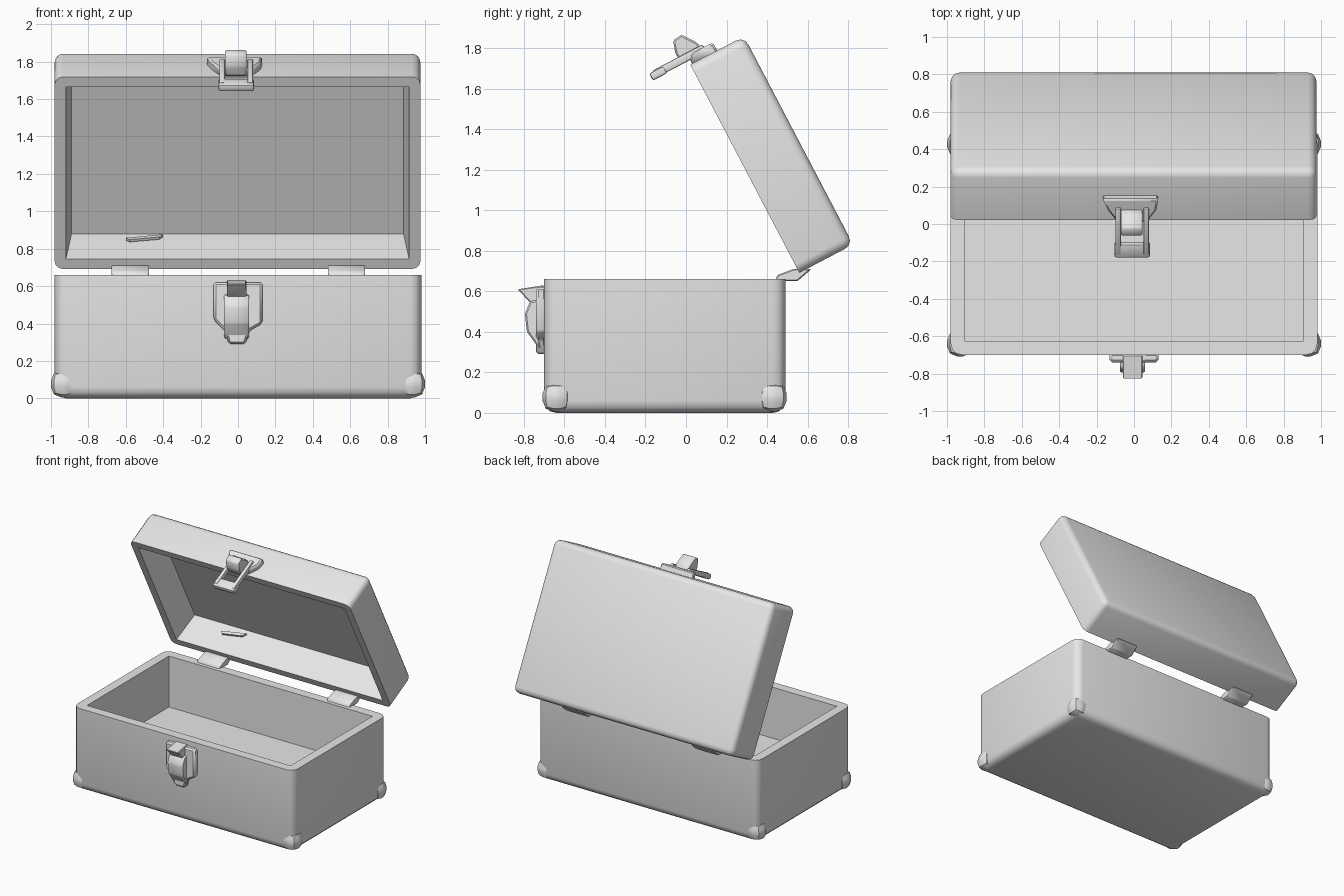
import bpy, bmesh, math
from mathutils import Matrix, Vector

cube = bpy.data.objects.get("Cube")
if cube:
    bpy.data.objects.remove(cube)

grey = bpy.data.materials.new("plain grey")
grey.use_nodes = True
grey.diffuse_color = (0.8, 0.8, 0.8, 1)
grey.node_tree.nodes["Principled BSDF"].inputs["Base Color"].default_value = (0.8, 0.8, 0.8, 1)


def finish(name, bm, matrix=Matrix(), smooth=True):
    bmesh.ops.recalc_face_normals(bm, faces=bm.faces)
    bm.transform(matrix)
    mesh = bpy.data.meshes.new(name)
    bm.to_mesh(mesh)
    bm.free()
    obj = bpy.data.objects.new(name, mesh)
    mesh.materials.append(grey)
    bpy.context.collection.objects.link(obj)
    if smooth:
        bpy.ops.object.select_all(action='DESELECT')
        obj.select_set(True)
        bpy.context.view_layer.objects.active = obj
        bpy.ops.object.shade_smooth_by_angle(angle=math.radians(40))
    return obj


def box_mesh(lo, hi):
    lo, hi = Vector(lo), Vector(hi)
    bm = bmesh.new()
    bmesh.ops.create_cube(bm, size=1)
    bmesh.ops.scale(bm, vec=hi - lo, verts=bm.verts)
    bmesh.ops.translate(bm, vec=(lo + hi) / 2, verts=bm.verts)
    return bm


def block(name, lo, hi, bevel=0.0, matrix=Matrix()):
    bm = box_mesh(lo, hi)
    if bevel:
        bmesh.ops.bevel(bm, geom=bm.edges[:], offset=bevel, segments=2,
                        profile=0.5, affect='EDGES')
    return finish(name, bm, matrix)


def shell(name, lo, hi, wall, depth, bevel, taper, matrix=Matrix()):
    """Open-topped box with rounded outer edges and a slightly tapered hollow."""
    bm = box_mesh(lo, hi)
    top = max(bm.faces, key=lambda f: f.calc_center_median().z)
    edges = [e for e in bm.edges if e not in top.edges[:]]
    bmesh.ops.bevel(bm, geom=edges, offset=bevel, segments=3, profile=0.5, affect='EDGES')
    bm.faces.ensure_lookup_table()
    top = max(bm.faces, key=lambda f: f.calc_center_median().z)
    rim = top.verts[:]
    bmesh.ops.delete(bm, geom=[top], context='FACES_ONLY')
    # rectangular mouth joined to the rounded outer rim
    (x0, y0, z0), (x1, y1, z1) = lo, hi
    cx, cy = (x0 + x1) / 2, (y0 + y1) / 2
    ring = []
    for v in rim:
        sx, sy = (1 if v.co.x > cx else -1), (1 if v.co.y > cy else -1)
        ring.append((sx, sy))
    corners = {}
    for sx, sy in set(ring):
        hx, hy = (x1 - x0) / 2 - wall, (y1 - y0) / 2 - wall
        corners[sx, sy] = (
            bm.verts.new((cx + sx * hx, cy + sy * hy, z1)),
            bm.verts.new((cx + sx * (hx - taper), cy + sy * (hy - taper), z1 - depth)))
    for i, v in enumerate(rim):
        j = (i + 1) % len(rim)
        a, b = corners[ring[i]], corners[ring[j]]
        if a is b:
            bm.faces.new((v, rim[j], a[0]))
        else:
            bm.faces.new((v, rim[j], b[0], a[0]))
            bm.faces.new((a[0], b[0], b[1], a[1]))
    order = [(-1, -1), (1, -1), (1, 1), (-1, 1)]
    bm.faces.new([corners[k][1] for k in order])
    return finish(name, bm, matrix)


def prism(name, points, axis, start, end, bevel=0.0, matrix=Matrix()):
    """Extrude an outline along x (points are y, z) or along y (points are x, z)."""
    bm = bmesh.new()
    place = (lambda p: (start, *p)) if axis == 'x' else (lambda p: (p[0], start, p[1]))
    face = bm.faces.new([bm.verts.new(place(p)) for p in points])
    out = bmesh.ops.extrude_face_region(bm, geom=[face])
    move = Vector((end - start, 0, 0)) if axis == 'x' else Vector((0, end - start, 0))
    bmesh.ops.translate(bm, vec=move, verts=[g for g in out["geom"] if isinstance(g, bmesh.types.BMVert)])
    if bevel:
        bmesh.ops.bevel(bm, geom=bm.edges[:], offset=bevel, segments=1, affect='EDGES')
    return finish(name, bm, matrix)


# Chest body
shell("chest_base", (-0.98, -0.70, 0), (0.98, 0.49, 0.66), 0.075, 0.41, 0.06, 0.0)

# Rounded corner guards at the foot
for sx, side in ((-1, "right"), (1, "left")):
    for y0, y1, end in ((-0.708, -0.57, "front"), (0.36, 0.497, "back")):
        x0, x1 = sorted((sx * 0.86, sx * 1.0))
        block(f"corner_guard_{end}_{side}", (x0, y0, 0.005), (x1, y1, 0.15), 0.055)

# Open lid, tilted back on its hinges
tilt = Matrix.Translation((0, 0.29, 1.205)) @ Matrix.Rotation(math.radians(-62.35), 4, 'X')
shell("lid", (-0.98, -0.58, -0.30), (0.975, 0.58, 0), 0.06, 0.23, 0.045, 0.03,
      tilt @ Matrix.Rotation(math.pi, 4, 'X'))

# Hinges
for x, side in ((-0.575, "right"), (0.58, "left")):
    prism(f"hinge_{side}", [(0.44, 0.65), (0.55, 0.65), (0.62, 0.71), (0.53, 0.71), (0.45, 0.68)],
          'x', x - 0.10, x + 0.10, 0.006)

# Catch on the body front
prism("catch_plate", [(-0.13, 0.62), (0.13, 0.62), (0.13, 0.40), (0.06, 0.36),
                      (0.04, 0.29), (-0.05, 0.29), (-0.07, 0.36), (-0.13, 0.42)],
      'y', -0.69, -0.74, 0.012)
prism("catch_body", [(-0.72, 0.56), (-0.77, 0.55), (-0.795, 0.49), (-0.785, 0.40), (-0.72, 0.31)],
      'x', -0.075, 0.06, 0.008)
prism("catch_hook", [(-0.70, 0.63), (-0.83, 0.61), (-0.765, 0.54), (-0.70, 0.54)],
      'x', -0.06, 0.045, 0.005)

# Hasp on the lid front
prism("hasp_plate", [(-0.17, 0.15), (0.13, 0.15), (0.12, 0.08), (0.07, 0.01), (-0.09, 0.01), (-0.14, 0.08)],
      'y', -0.57, -0.625, 0.01, tilt)
for x0, x1, side in ((-0.10, -0.07, "right"), (0.05, 0.08, "left")):
    block(f"hasp_rail_{side}", (x0, -0.64, -0.18), (x1, -0.60, 0.10), 0.008, tilt)
block("hasp_crossbar", (-0.105, -0.635, -0.20), (0.085, -0.595, -0.12), 0.01, tilt)
prism("hasp_knob", [(-0.60, 0.09), (-0.66, 0.08), (-0.73, 0.03), (-0.725, -0.02), (-0.66, -0.04), (-0.60, -0.03)],
      'x', -0.07, 0.045, 0.008, tilt)

# Small loose strip inside the lid
prism("inner_strip", [(-0.60, 0.15), (-0.40, 0.19), (-0.42, 0.16), (-0.58, 0.13)],
      'y', 0.47, 0.485, 0.0, tilt)
